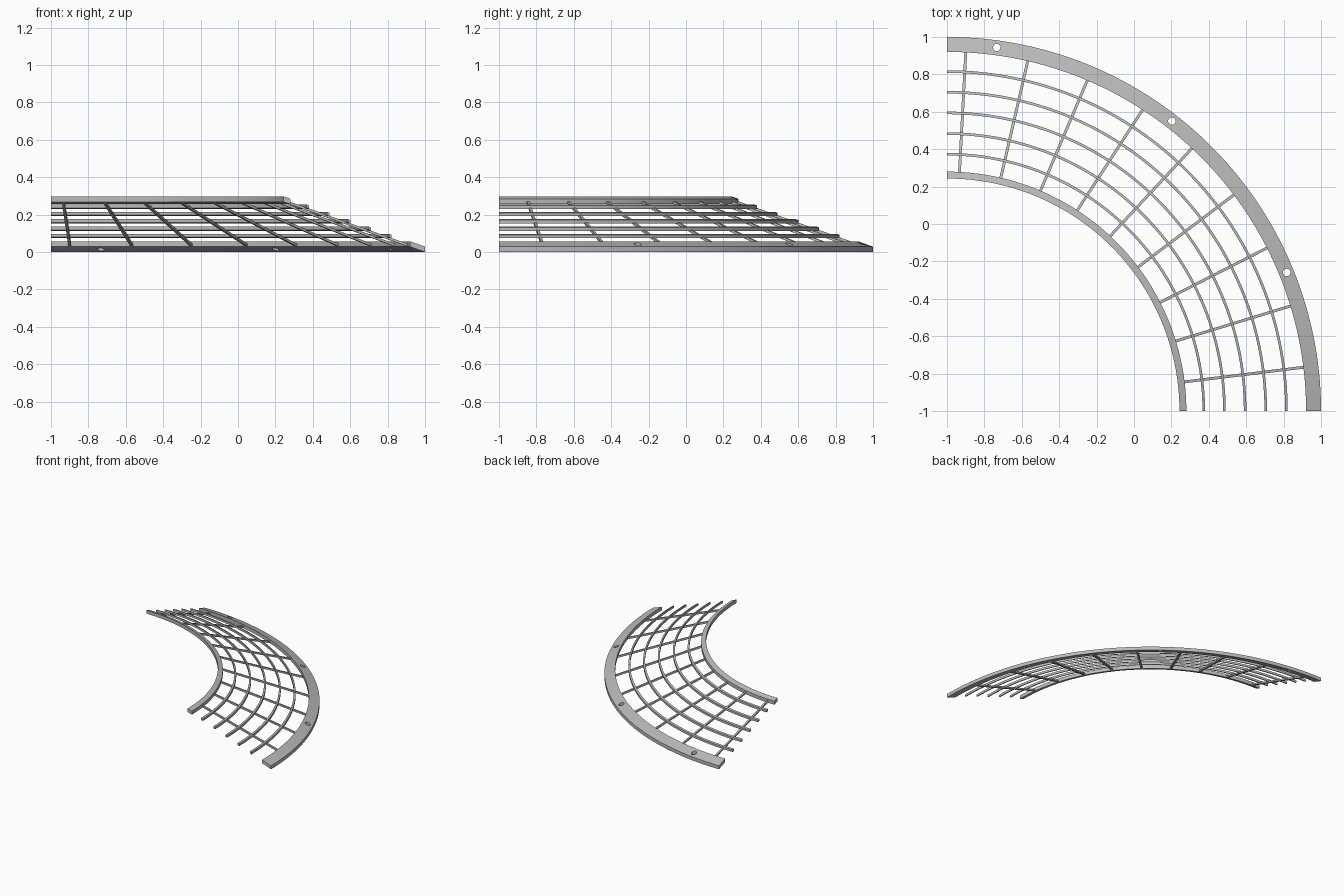
import bpy, bmesh, math
from mathutils import Matrix, Vector

cube = bpy.data.objects.get("Cube")
if cube:
    bpy.data.objects.remove(cube, do_unlink=True)

CENTRE = Vector((-1, -1, 0))      # axis of the quarter-circle sweep
SLOPE = 0.355                     # rise per unit towards the axis
THICK = 0.029                     # vertical thickness of the rims
SEGMENTS = 96

grey = bpy.data.materials.new("steel_grey")
grey.use_nodes = True
COLOUR = (0.5, 0.5, 0.5, 1)
grey.diffuse_color = COLOUR
grey.node_tree.nodes["Principled BSDF"].inputs["Base Color"].default_value = COLOUR


def under(r):
    """Height of the sloping underside at radius r."""
    return SLOPE * (2 - r)


def make(name, bm):
    bmesh.ops.recalc_face_normals(bm, faces=bm.faces)
    mesh = bpy.data.meshes.new(name)
    bm.to_mesh(mesh)
    bm.free()
    mesh.materials.append(grey)
    obj = bpy.data.objects.new(name, mesh)
    bpy.context.collection.objects.link(obj)
    return obj


def smooth(obj):
    bpy.ops.object.select_all(action='DESELECT')
    obj.select_set(True)
    bpy.context.view_layer.objects.active = obj
    bpy.ops.object.shade_smooth_by_angle(angle=math.radians(15))


def profile(r0, r1, low, high):
    return [(r0, under(r0) + low), (r1, under(r1) + low),
            (r1, under(r1) + high), (r0, under(r0) + high)]


def arc(name, points):
    """Sweep a closed (radius, height) profile through a quarter turn."""
    bm = bmesh.new()
    rows = []
    for i in range(SEGMENTS + 1):
        a = math.pi / 2 * i / SEGMENTS
        rows.append([bm.verts.new(CENTRE + Vector((r * math.cos(a), r * math.sin(a), z)))
                     for r, z in points])
    n = len(points)
    for a, b in zip(rows, rows[1:]):
        for j in range(n):
            k = (j + 1) % n
            bm.faces.new((a[j], a[k], b[k], b[j]))
    bm.faces.new(rows[0])
    bm.faces.new(rows[-1])
    return make(name, bm)


# Rims
outer_rim = arc("outer_rim", profile(1.92, 2.0, 0, THICK))
inner_rim = arc("inner_rim", profile(1.243, 1.28, 0, THICK))
smooth(inner_rim)

# Bolt holes through the outer rim
bm = bmesh.new()
for degrees in (22.2, 52.2, 82.2):
    a = math.radians(degrees)
    place = CENTRE + Vector((1.962 * math.cos(a), 1.962 * math.sin(a), 0))
    bmesh.ops.create_cone(bm, cap_ends=True, segments=24, radius1=0.02, radius2=0.02,
                          depth=0.4, matrix=Matrix.Translation(place))
cutter = make("hole_cutter", bm)
cutter.hide_render = True
cut = outer_rim.modifiers.new("bolt_holes", 'BOOLEAN')
cut.operation = 'DIFFERENCE'
cut.solver = 'EXACT'
cut.object = cutter
bpy.context.view_layer.objects.active = outer_rim
bpy.ops.object.modifier_apply(modifier=cut.name)
bpy.data.objects.remove(cutter, do_unlink=True)
smooth(outer_rim)

# Curved bars, resting on the spokes
for i in range(5):
    r = 1.373 + 0.1105 * i
    bar = arc(f"curved_bar_{i + 1}", profile(r - 0.007, r + 0.007, 0.011, THICK))
    smooth(bar)

# Straight spokes between the rims
for i in range(9):
    turn = Matrix.Translation(CENTRE) @ Matrix.Rotation(math.radians(7 + 10 * i), 4, 'Z')
    bm = bmesh.new()
    sides = [[bm.verts.new(turn @ Vector((r, y, z)))
              for r, z in profile(1.27, 1.93, 0.002, 0.016)] for y in (-0.0075, 0.0075)]
    for side in sides:
        bm.faces.new(side)
    for j in range(4):
        k = (j + 1) % 4
        bm.faces.new((sides[0][j], sides[0][k], sides[1][k], sides[1][j]))
    make(f"spoke_{i + 1}", bm)
